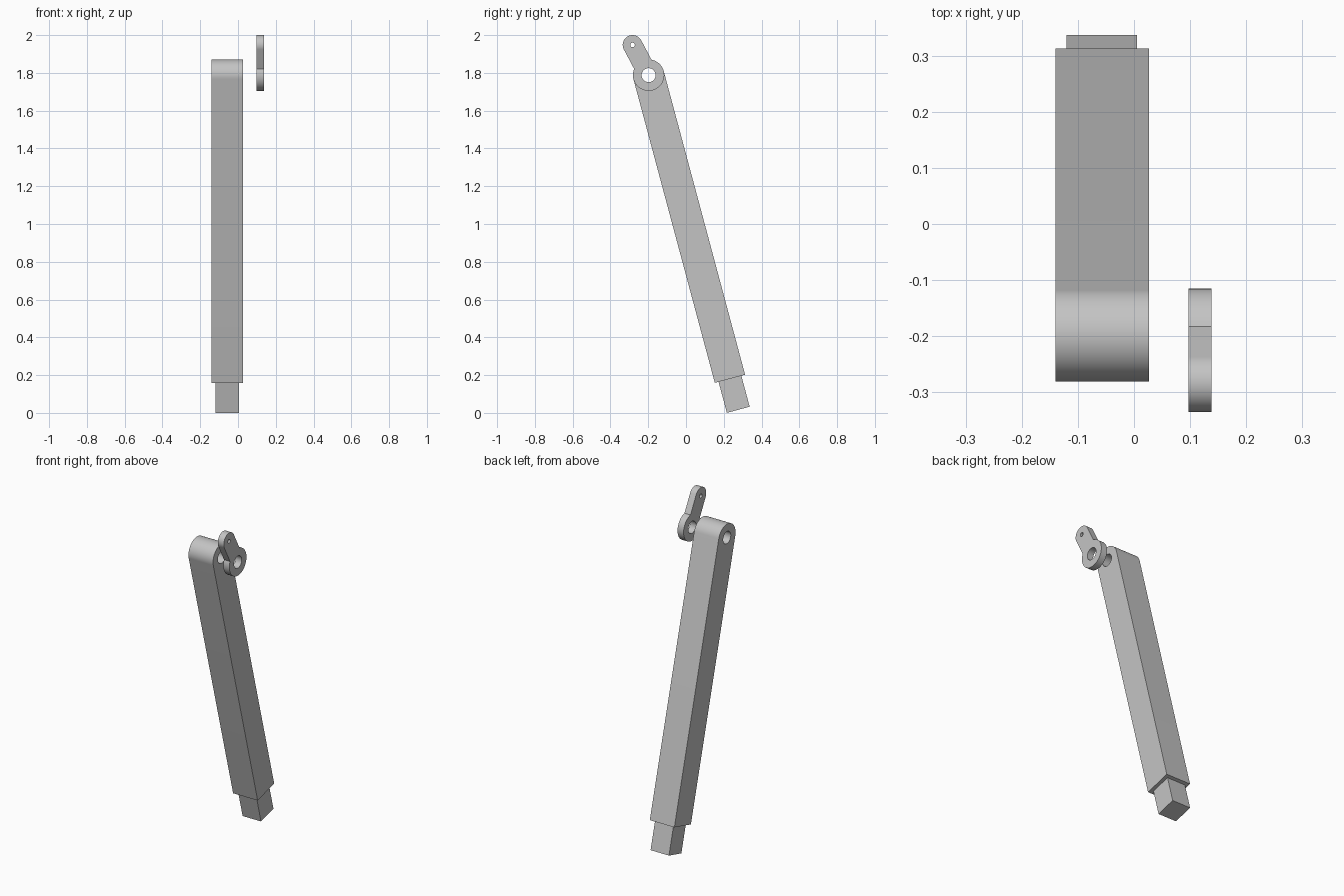
import bpy, bmesh
from math import pi, sin, cos, asin, atan2, radians
from mathutils import Vector

if "Cube" in bpy.data.objects:
    bpy.data.objects.remove(bpy.data.objects["Cube"], do_unlink=True)

grey = bpy.data.materials.new("plain grey")
grey.use_nodes = True
grey.diffuse_color = (0.55, 0.55, 0.55, 1)
grey.node_tree.nodes["Principled BSDF"].inputs["Base Color"].default_value = (0.55, 0.55, 0.55, 1)

# Points below are (y, z); every part is a side profile pushed along x
pivot = Vector((-0.198, 1.788))
tip = Vector((-0.283, 1.948))
down = Vector((sin(radians(15)), -cos(radians(15))))
across = Vector((-down.y, down.x))
RADIUS, TIP_RADIUS, HOLE, PIN_HOLE = 0.083, 0.052, 0.037, 0.012


def arc(centre, radius, start, end, steps):
    return [centre + radius * Vector((cos(t), sin(t)))
            for t in (start + (end - start) * i / steps for i in range(steps + 1))]


def slab(name, profile, x0, x1):
    bm = bmesh.new()
    face = bm.faces.new([bm.verts.new((x0, p.x, p.y)) for p in profile])
    grown = bmesh.ops.extrude_face_region(bm, geom=[face])
    verts = [v for v in grown["geom"] if isinstance(v, bmesh.types.BMVert)]
    bmesh.ops.translate(bm, verts=verts, vec=(x1 - x0, 0, 0))
    bmesh.ops.recalc_face_normals(bm, faces=bm.faces)
    mesh = bpy.data.meshes.new(name)
    bm.to_mesh(mesh)
    bm.free()
    mesh.materials.append(grey)
    obj = bpy.data.objects.new(name, mesh)
    bpy.context.collection.objects.link(obj)
    return obj


def select(obj):
    bpy.ops.object.select_all(action="DESELECT")
    obj.select_set(True)
    bpy.context.view_layer.objects.active = obj


def drill(obj, centre, radius):
    cutter = slab("hole_cutter", arc(centre, radius, 0, 2 * pi, 40)[:-1], -0.5, 0.5)
    cutter.hide_render = True
    mod = obj.modifiers.new("hole", "BOOLEAN")
    mod.operation, mod.solver, mod.object = "DIFFERENCE", "EXACT", cutter
    select(obj)
    bpy.ops.object.modifier_apply(modifier=mod.name)
    bpy.data.objects.remove(cutter, do_unlink=True)


def smooth(obj):
    select(obj)
    bpy.ops.object.shade_smooth_by_angle(angle=radians(30))


# Main bar: rounded at the pivot, square at the foot
lean = atan2(down.y, down.x)
foot = pivot + down * 1.664
bar = slab("main_bar",
           arc(pivot, RADIUS, lean + pi / 2, lean + 3 * pi / 2, 32)
           + [foot - across * RADIUS, foot + across * RADIUS],
           -0.14, 0.027)
drill(bar, pivot, HOLE)
smooth(bar)

# Square foot peg
end = pivot + down * 1.834
half = across * 0.0625
slab("foot_peg", [foot - half, end - half, end + half, foot + half], -0.12, 0.005)

# Lever: pivot ring with a narrower round-ended arm
arm = tip - pivot
tilt = atan2(arm.y, arm.x)
notch = asin(TIP_RADIUS / RADIUS)
lever = slab("lever",
             arc(pivot, RADIUS, tilt + notch, tilt + 2 * pi - notch, 48)
             + arc(tip, TIP_RADIUS, tilt - pi / 2, tilt + pi / 2, 28),
             0.097, 0.138)
drill(lever, pivot, HOLE)
drill(lever, tip, PIN_HOLE)
smooth(lever)
